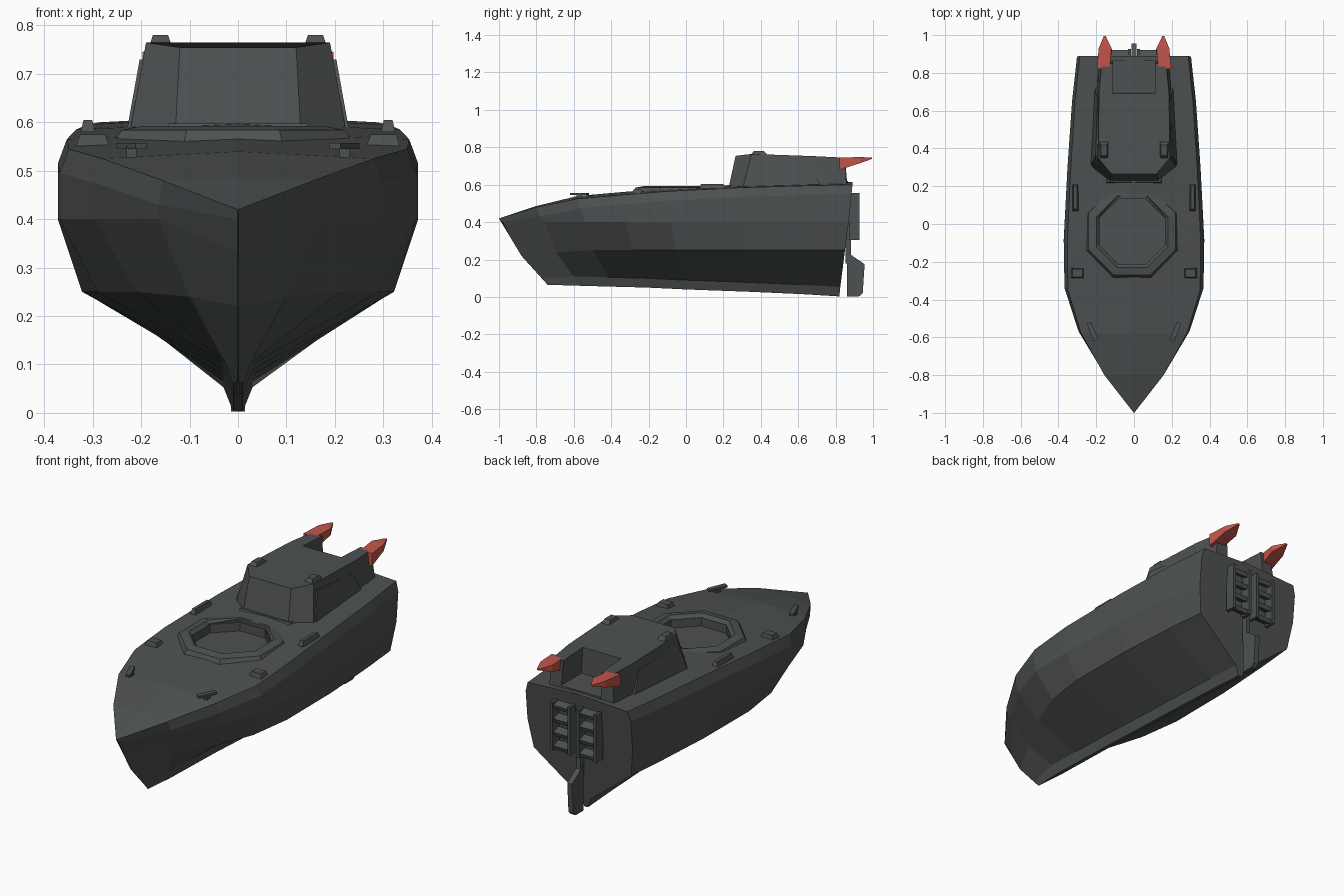
import bpy, bmesh, math
from mathutils import Vector

if "Cube" in bpy.data.objects:
    bpy.data.objects.remove(bpy.data.objects["Cube"])


def material(name, rgb):
    m = bpy.data.materials.new(name)
    m.diffuse_color = (*rgb, 1)
    m.use_nodes = True
    m.node_tree.nodes["Principled BSDF"].inputs["Base Color"].default_value = m.diffuse_color
    return m


GREY = material("dark grey", (0.076, 0.083, 0.083))
RED = material("red", (0.55, 0.09, 0.07))


def finish(bm, name, mat):
    bmesh.ops.remove_doubles(bm, verts=bm.verts, dist=0.0005)
    bmesh.ops.recalc_face_normals(bm, faces=bm.faces)
    me = bpy.data.meshes.new(name)
    bm.to_mesh(me)
    bm.free()
    ob = bpy.data.objects.new(name, me)
    bpy.context.collection.objects.link(ob)
    me.materials.append(mat)
    return ob


def loft(name, rings, mat=GREY, caps=True, loop=False):
    """Skin closed rings that all have the same number of points."""
    bm = bmesh.new()
    rows = [[bm.verts.new(p) for p in r] for r in rings]
    pairs = list(zip(rows, rows[1:] + rows[:1])) if loop else list(zip(rows, rows[1:]))
    for a, b in pairs:
        n = len(a)
        for i in range(n):
            bm.faces.new((a[i], a[(i + 1) % n], b[(i + 1) % n], b[i]))
    if caps and not loop:
        bm.faces.new(rows[0])
        bm.faces.new(rows[-1])
    return finish(bm, name, mat)


def box(name, loc, size, rot=(0, 0, 0), top=(1, 1), mat=GREY):
    """Box with its top face scaled by top."""
    bm = bmesh.new()
    bmesh.ops.create_cube(bm, size=1)
    for v in bm.verts:
        if v.co.z > 0:
            v.co.x *= top[0]
            v.co.y *= top[1]
        v.co = Vector(v.co[i] * size[i] for i in range(3))
    ob = finish(bm, name, mat)
    ob.location, ob.rotation_euler = loc, rot
    return ob


def circle(r, z, n=8, c=(-0.01, -0.04)):
    return [(c[0] + r * math.cos(math.tau * (i + .5) / n),
             c[1] + r * math.sin(math.tau * (i + .5) / n), z) for i in range(n)]


# hull: stations of y, beam, edge height, chine width, chine height, keel height
stations = [(-1.0, 0, .42, 0, .22, .065), (-.8, .165, .475, .10, .24, .06),
            (-.58, .295, .52, .21, .25, .055), (-.35, .368, .54, .29, .25, .05),
            (-.1, .372, .56, .322, .25, .04), (.3, .352, .58, .32, .25, .028),
            (.65, .328, .59, .30, .25, .015), (.89, .302, .595, .28, .25, .003)]
bow_y = [-1, -1, -.98, -.945, -.88, -.77, -.74]
bow_z = [.42, .42, .40, .33, .22, .10, .065]
stern_y = [.89, .89, .885, .87, .85, .825, .82]
rings = []
for k, (y, w, zd, cw, cz, kz) in enumerate(stations):
    t = (y + 1) / 1.89
    crown = .02 * min(1, w / .3)
    xs = [0, w * .95, w, w * 1.0, cw, .03, .01]
    zs = [zd + crown, zd + .005, zd - .045, .40, cz, kz + .05, kz]
    if k == 0:
        xs, zs = [0] + [.001] * 6, bow_z
    half = [(xs[i], bow_y[i] + (stern_y[i] - bow_y[i]) * t, zs[i]) for i in range(7)]
    rings.append(half + [(-p[0], p[1], p[2]) for p in half[:0:-1]])
hull = loft("hull", rings)

# octagonal gun well cut in the deck, with a raised ring
cutter = loft("well_cutter", [circle(.19, .53), circle(.19, .75)])
cutter.hide_render = True
cutter.hide_viewport = True
mod = hull.modifiers.new("well", 'BOOLEAN')
mod.operation = 'DIFFERENCE'
mod.solver = 'EXACT'
mod.object = cutter
loft("well_ring", [circle(.27, .55), circle(.25, .584), circle(.205, .592),
                   circle(.188, .575), circle(.188, .54)], loop=True)


# cabin with rear arms round an open cockpit
def plan(pts, z_of):
    return [(x, y, z_of(y)) for x, y in pts] + [(-x, y, z_of(y)) for x, y in reversed(pts)]


def roof(y):
    return .755 + .012 * min(1, (y - .27) / .1) - max(0, y - .4) * .05


low = [(.13, .225), (.225, .30), (.198, .72), (.19, .86), (.115, .865), (.115, .70)]
high = [(.12, .265), (.19, .35), (.185, .70), (.17, .85), (.11, .85), (.11, .69)]
loft("cabin", [plan(low, lambda y: .57), plan(high, roof)])
box("cockpit_floor", (0, .78, .605), (.23, .17, .03))
box("cabin_sill", (0, .235, .588), (.30, .05, .02), top=(.95, .5))

for s, side in ((1, "right"), (-1, "left")):
    # pointed red tail lamps on the cabin arms
    def fin_ring(y, x0, x1, z0, z1):
        return [(s * x0, y, z0), (s * x1, y, z0), (s * x1, y, z1), (s * x0, y, z1)]
    loft(side + "_tail_lamp", [fin_ring(.82, .13, .197, .68, .745),
                               fin_ring(.93, .118, .187, .715, .748),
                               fin_ring(.995, .15, .16, .738, .745)], RED)
    # sloped side panels of the cabin
    loft(side + "_cabin_panel", [
        [(s * .230, .31, .58), (s * .210, .73, .58), (s * .193, .66, .70), (s * .203, .36, .73)],
        [(s * .19, .31, .58), (s * .18, .73, .58), (s * .17, .66, .70), (s * .18, .36, .73)]])
    # small roof lights
    box(side + "_roof_bump", (s * .16, .39, .77), (.045, .09, .02), top=(.7, .6))
    # deck fittings
    box(side + "_bow_cleat_post", (s * .22, -.57, .535), (.02, .03, .03))
    box(side + "_bow_cleat", (s * .22, -.57, .551), (.025, .10, .012), (0, 0, -s * .4))
    box(side + "_fore_bollard", (s * .30, -.26, .562), (.07, .055, .025), top=(.75, .75))
    box(side + "_mid_rail", (s * .31, .14, .592), (.03, .14, .025), top=(.6, .85))
    # louvred exhaust frames on the transom
    for i in range(2):
        box(side + "_exhaust_side", (s * (.025 + .10 * i), .90, .43), (.016, .055, .25))
    for i in range(4):
        box(side + "_exhaust_louvre", (s * .075, .897, .325 + .07 * i),
            (.10, .045, .022), (-.35, 0, 0))

# rudder and its post
blade = [(.86, .24), (.955, .175), (.945, .02), (.925, .003), (.86, .003)]
loft("rudder", [[(x, y, z) for y, z in blade] for x in (-.014, .014)])
box("rudder_post", (0, .868, .30), (.024, .03, .24))
